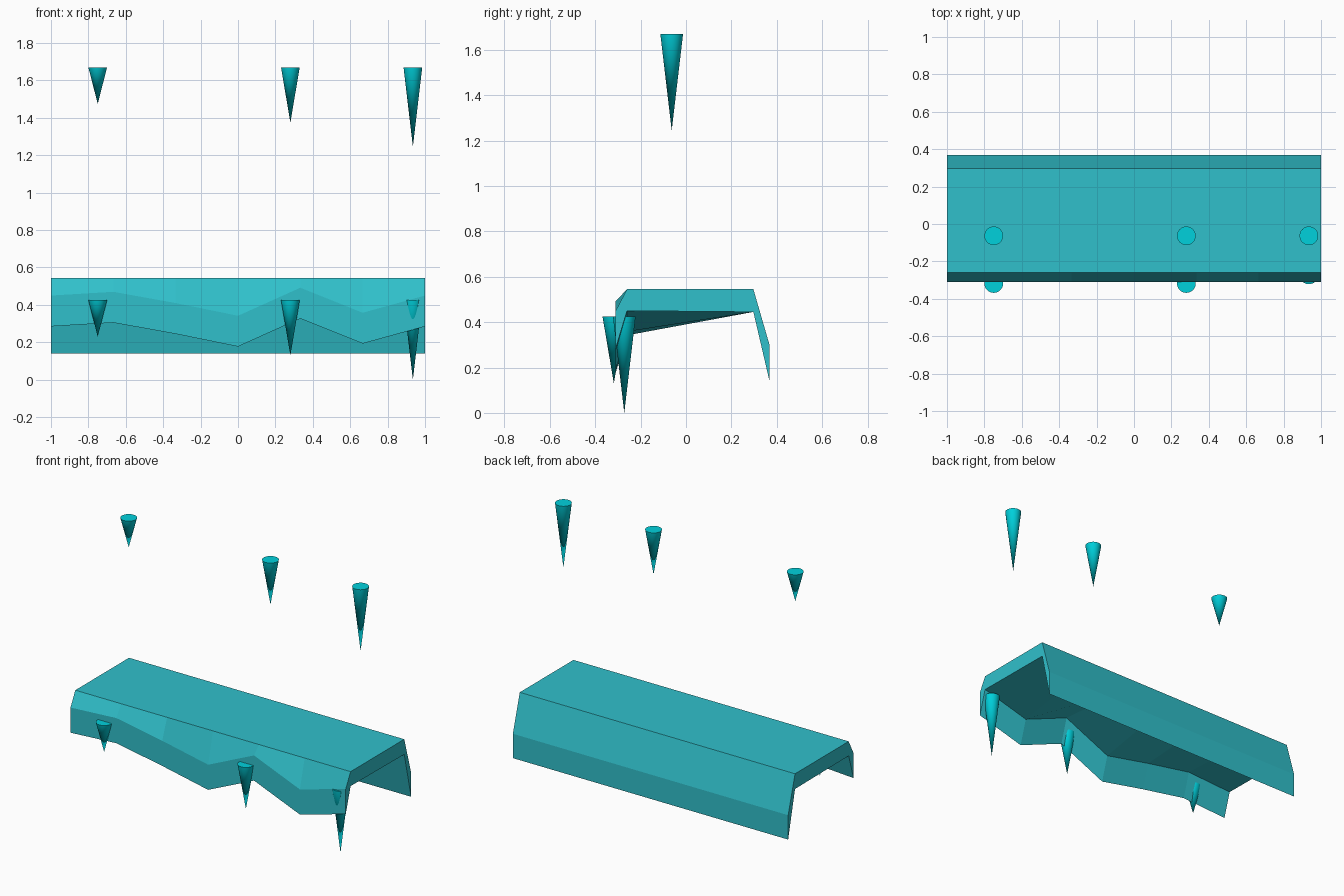
import bpy, bmesh
from mathutils import Matrix

if "Cube" in bpy.data.objects:
    bpy.data.objects.remove(bpy.data.objects["Cube"])


def material(name, color):
    m = bpy.data.materials.new(name)
    m.diffuse_color = color
    m.use_nodes = True
    m.node_tree.nodes["Principled BSDF"].inputs["Base Color"].default_value = m.diffuse_color
    return m


def make_object(name, bm, mat):
    bmesh.ops.recalc_face_normals(bm, faces=bm.faces)
    mesh = bpy.data.meshes.new(name)
    bm.to_mesh(mesh)
    bm.free()
    mesh.materials.append(mat)
    ob = bpy.data.objects.new(name, mesh)
    bpy.context.collection.objects.link(ob)
    return ob


cap_mat = material("cap_teal", (0.03, 0.53, 0.60, 1))
ice_mat = material("ice_cyan", (0.0, 0.64, 0.72, 1))

# Draped ice cap: a cross-section swept along x, with a wavy front lip
SEGMENTS = 6
LIP = [0.45, 0.47, 0.41, 0.342, 0.492, 0.358, 0.45]
bm = bmesh.new()
rings = []
for i, lip in enumerate(LIP):
    x = -1 + 2 * i / SEGMENTS
    profile = [(-0.31, lip - 0.165), (-0.31, lip), (-0.26, 0.545),
               (0.297, 0.545), (0.368, 0.30), (0.368, 0.14),
               (0.297, 0.445), (-0.26, lip)]
    rings.append([bm.verts.new((x, y, z)) for y, z in profile])
for a, b in zip(rings, rings[1:]):
    for j in range(len(a)):
        k = (j + 1) % len(a)
        bm.faces.new((a[j], a[k], b[k], b[j]))
bm.faces.new(rings[0])
bm.faces.new(rings[-1][::-1])
make_object("ice_cap", bm, cap_mat)


# Icicles: cones hanging tip down from a flat top
def icicle(name, x, y, top, length):
    bm = bmesh.new()
    bmesh.ops.create_cone(bm, cap_ends=True, segments=32, radius1=0.0,
                          radius2=0.05, depth=length,
                          matrix=Matrix.Translation((x, y, top - length / 2)))
    bmesh.ops.remove_doubles(bm, verts=bm.verts, dist=1e-5)
    ob = make_object(name, bm, ice_mat)
    bpy.ops.object.select_all(action='DESELECT')
    bpy.context.view_layer.objects.active = ob
    ob.select_set(True)
    bpy.ops.object.shade_smooth_by_angle()


# Lower row hangs on the front lip, upper row floats above
for label, x, y, length in (("short", -0.75, -0.318, 0.195),
                            ("medium", 0.28, -0.318, 0.295),
                            ("long", 0.935, -0.272, 0.425)):
    icicle("lower_icicle_" + label, x, y, 0.425, length)
    icicle("upper_icicle_" + label, x, -0.063, 1.67, length)
